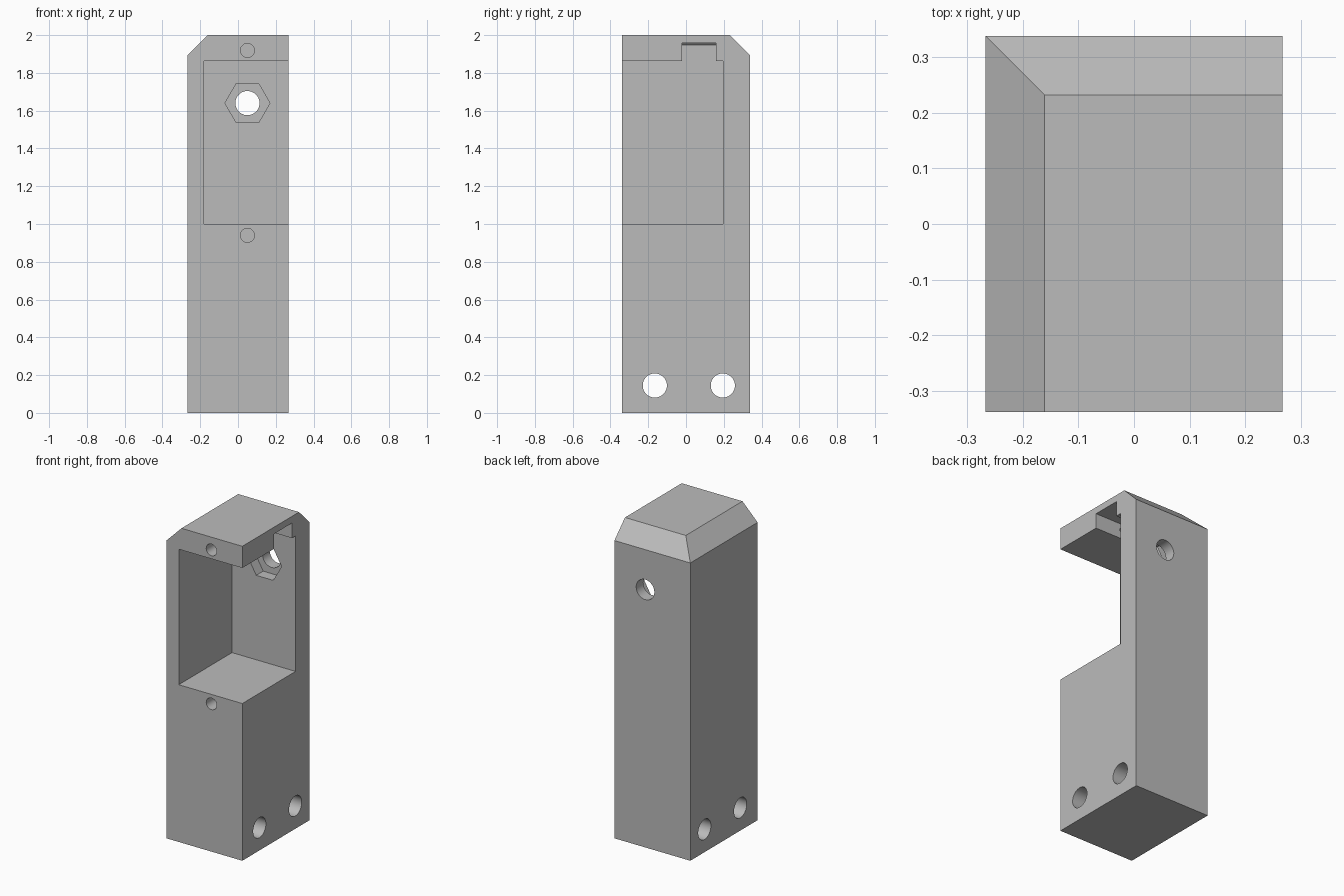
import bpy
import bmesh
import math
from mathutils import Matrix, Vector

default = bpy.data.objects.get("Cube")
if default:
    bpy.data.objects.remove(default, do_unlink=True)

grey = bpy.data.materials.new("plain grey")
grey.use_nodes = True
COLOUR = (0.5, 0.5, 0.5, 1)
grey.diffuse_color = COLOUR
grey.node_tree.nodes["Principled BSDF"].inputs["Base Color"].default_value = COLOUR

W, D, H = 0.267, 0.338, 2.0      # half width, half depth, height
BEVEL = 0.106


def finish(bm, name):
    bmesh.ops.recalc_face_normals(bm, faces=bm.faces)
    mesh = bpy.data.meshes.new(name)
    bm.to_mesh(mesh)
    bm.free()
    mesh.materials.append(grey)
    obj = bpy.data.objects.new(name, mesh)
    bpy.context.collection.objects.link(obj)
    return obj


def box(name, low, high, slices=()):
    """Box between two corners, trimmed by (point, normal) planes."""
    low, high = Vector(low), Vector(high)
    bm = bmesh.new()
    bmesh.ops.create_cube(bm, size=1, matrix=Matrix.Translation((low + high) / 2)
                          @ Matrix.Diagonal((*(high - low), 1)))
    for point, normal in slices:
        cut = bmesh.ops.bisect_plane(
            bm, geom=bm.verts[:] + bm.edges[:] + bm.faces[:],
            plane_co=point, plane_no=normal, clear_outer=True)
        edges = [e for e in cut["geom_cut"] if isinstance(e, bmesh.types.BMEdge)]
        bmesh.ops.edgeloop_fill(bm, edges=edges)
    return finish(bm, name)


def rod(name, start, end, radius, sides=48):
    """Prism or cylinder running between two points."""
    start, end = Vector(start), Vector(end)
    axis = end - start
    bm = bmesh.new()
    bmesh.ops.create_cone(
        bm, cap_ends=True, segments=sides, radius1=radius, radius2=radius,
        depth=axis.length, matrix=Matrix.Translation((start + end) / 2)
        @ axis.to_track_quat("Z", "X").to_matrix().to_4x4())
    return finish(bm, name)


# Upright block, sloped at the top on the right and the back
body = box("housing_body", (-W, -D, 0), (W, D, H), [
    ((-W + BEVEL, 0, H), (-1, 0, 1)),
    ((0, D - BEVEL, H), (0, 1, 1)),
])

HOLE_X, NUT_Z = 0.05, 1.64
cutters = [
    # Open corner pocket
    box("pocket_cutter", (-0.18, -D - 0.1, 1.0), (W + 0.1, 0.197, 1.862)),
    # Slot in the pocket roof
    box("slot_cutter", (-0.18, -0.02, 1.8), (W + 0.1, 0.16, 1.957),
        [((-0.17, 0, 1.957), (-1, 0, 1))]),
    # Through hole in the back wall
    rod("back_hole_cutter", (HOLE_X, 0.1, NUT_Z), (HOLE_X, D + 0.1, NUT_Z), 0.064),
]

# Hexagonal nut recess, points facing sideways
bm = bmesh.new()
bmesh.ops.create_cone(bm, cap_ends=True, segments=6, radius1=0.119, radius2=0.119,
                      depth=0.17, matrix=Matrix.Translation((HOLE_X, 0.182, NUT_Z))
                      @ Matrix.Rotation(math.pi / 2, 4, "X")
                      @ Matrix.Rotation(math.pi / 6, 4, "Z"))
# Turn the prism if its points are vertical instead
if max(v.co.z for v in bm.verts) - NUT_Z > 0.11:
    bmesh.ops.rotate(bm, verts=bm.verts, cent=(HOLE_X, 0, NUT_Z),
                     matrix=Matrix.Rotation(math.pi / 6, 3, "Y"))
cutters.append(finish(bm, "nut_recess_cutter"))

# Screw holes above and below the pocket
for name, z in (("upper", 1.919), ("lower", 0.94)):
    cutters.append(rod(name + "_screw_cutter", (HOLE_X, -D - 0.1, z),
                       (HOLE_X, 0.0, z), 0.037, 32))

# Cross holes near the foot
for name, y in (("front", -0.165), ("back", 0.195)):
    cutters.append(rod(name + "_cross_cutter", (-W - 0.1, y, 0.145),
                       (W + 0.1, y, 0.145), 0.064))

# Carve the body, then drop the cutters
bpy.context.view_layer.objects.active = body
for cutter in cutters:
    cutter.hide_render = True
    mod = body.modifiers.new(cutter.name, "BOOLEAN")
    mod.operation = "DIFFERENCE"
    mod.solver = "EXACT"
    mod.object = cutter
    bpy.ops.object.modifier_apply(modifier=mod.name)
    bpy.data.objects.remove(cutter, do_unlink=True)

bpy.ops.object.select_all(action="DESELECT")
body.select_set(True)
bpy.ops.object.shade_smooth_by_angle(angle=math.radians(25))
